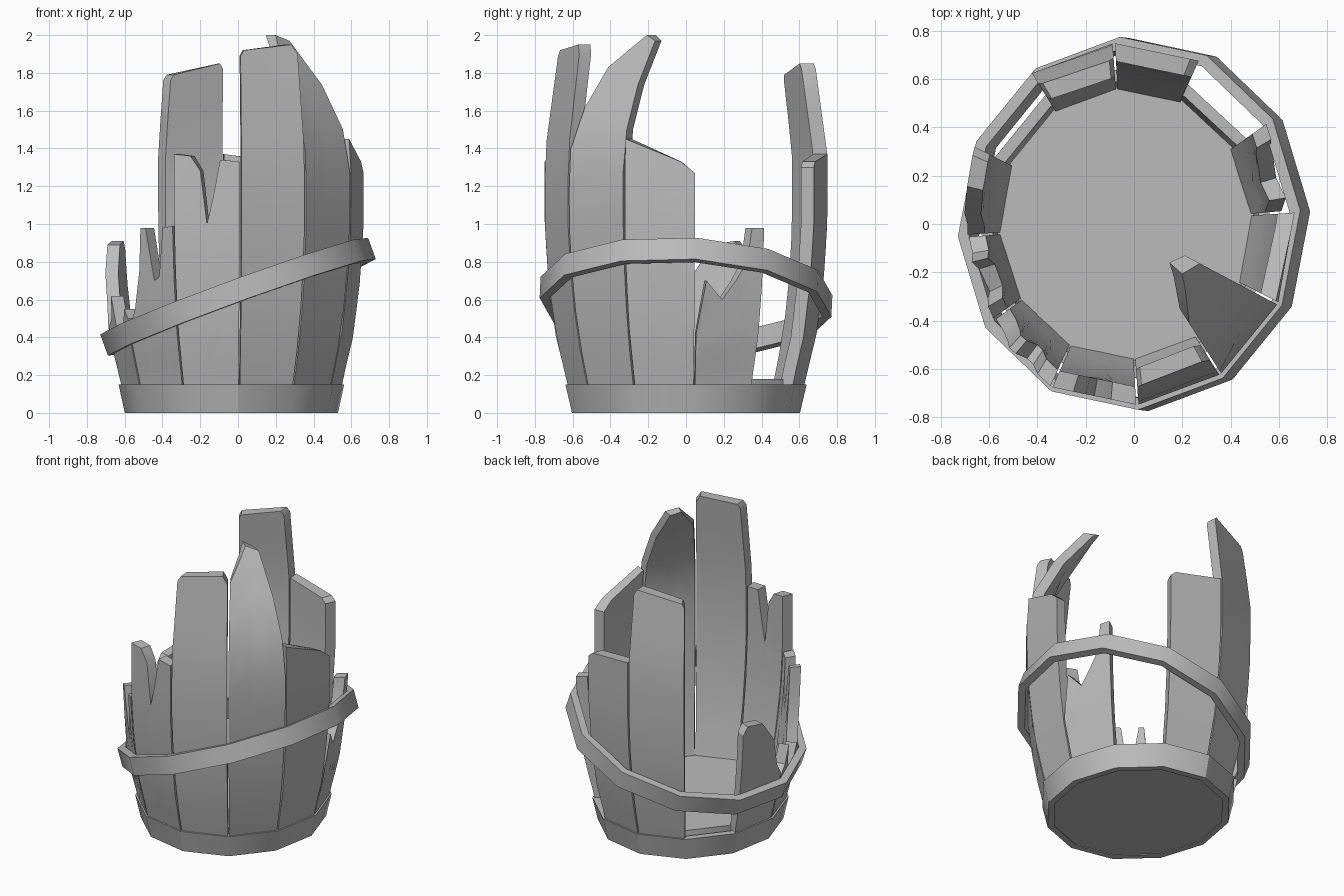
import bpy, bmesh, math
from mathutils import Matrix, Vector

if "Cube" in bpy.data.objects:
    bpy.data.objects.remove(bpy.data.objects["Cube"])

grey = bpy.data.materials.new("weathered_grey")
grey.use_nodes = True
grey.diffuse_color = (0.5, 0.5, 0.5, 1)
grey.node_tree.nodes["Principled BSDF"].inputs["Base Color"].default_value = (0.5, 0.5, 0.5, 1)

SIDES, START = 12, 4
CENTRE_X, SQUASH = -0.035, 0.935
FOOT, THICK, ROWS = 0.1, 0.075, 8
# Barrel bulge: height, outer radius
BULGE = [(0, 0.6), (0.15, 0.625), (0.4, 0.69), (0.7, 0.73), (1, 0.75), (1.37, 0.75), (1.85, 0.685), (2.1, 0.65)]


def radius(z):
    for (z0, r0), (z1, r1) in zip(BULGE, BULGE[1:]):
        if z <= z1:
            return r0 + (r1 - r0) * (z - z0) / (z1 - z0)
    return BULGE[-1][1]


def spot(angle, r, z):
    a = math.radians(angle)
    return Vector((CENTRE_X + SQUASH * r * math.cos(a), r * math.sin(a), z))


def finish(bm, name):
    bmesh.ops.recalc_face_normals(bm, faces=bm.faces)
    mesh = bpy.data.meshes.new(name)
    bm.to_mesh(mesh)
    bm.free()
    obj = bpy.data.objects.new(name, mesh)
    bpy.context.collection.objects.link(obj)
    mesh.materials.append(grey)
    bpy.ops.object.select_all(action="DESELECT")
    obj.select_set(True)
    bpy.context.view_layer.objects.active = obj
    bpy.ops.object.shade_smooth_by_angle(angle=math.radians(31))
    return obj


def plank(name, angle, top, lean=0.0):
    """Stave between two corners of the barrel; top lists (across, height)."""
    bm = bmesh.new()

    def sheet(depth):
        cols = []
        for u, height in top:
            col = []
            for i in range(ROWS + 1):
                z = FOOT + (height - FOOT) * i / ROWS
                r = radius(z) - depth - lean * max(0, z - 1.3) ** 2
                a, b = spot(angle + 0.4, r, z), spot(angle + 29.6, r, z)
                col.append(bm.verts.new(a.lerp(b, u)))
            cols.append(col)
        for p, q in zip(cols, cols[1:]):
            for i in range(ROWS):
                bm.faces.new((p[i], q[i], q[i + 1], p[i + 1]))
        return cols

    outer, inner = sheet(0), sheet(THICK)

    def rim(cols):
        return [c[0] for c in cols] + cols[-1][1:] + [c[-1] for c in cols[-2::-1]] + cols[0][-2:0:-1]

    a, b = rim(outer), rim(inner)
    for i in range(len(a)):
        j = (i + 1) % len(a)
        bm.faces.new((a[i], a[j], b[j], b[i]))
    return finish(bm, name)


def lathe(name, profile, closed, start, squash_to_barrel=True):
    """Twelve-sided ring (closed profile) or solid (capped ends)."""
    bm = bmesh.new()
    rings = []
    for r, z in profile:
        ring = []
        for k in range(SIDES):
            p = spot(start + k * 360 / SIDES, r, z)
            if not squash_to_barrel:
                p.x = (p.x - CENTRE_X) / SQUASH
            ring.append(bm.verts.new(p))
        rings.append(ring)
    pairs = list(zip(rings, rings[1:] + rings[:1]))
    for a, b in pairs if closed else pairs[:-1]:
        for k in range(SIDES):
            m = (k + 1) % SIDES
            bm.faces.new((a[k], a[m], b[m], b[k]))
    if not closed:
        bm.faces.new(rings[0])
        bm.faces.new(rings[-1])
    return finish(bm, name)


# Staves, counterclockwise from the front; two are missing
plank("front_tall_stave", -86, [(0, 1.89), (0.06, 1.92), (0.9, 1.95), (1, 1.9)])
plank("leaning_stave", -56, [(0, 1.83), (0.35, 1.95), (0.55, 2.0), (1, 1.97)], 0.67)
plank("side_stave", -26, [(0, 1.45), (0.8, 1.33), (1, 1.27)])
plank("split_side_stave", 4, [(0, 0.42), (0.15, 0.7), (0.4, 0.6), (0.6, 0.7), (0.76, 0.8), (0.82, 0.98), (1, 0.98)])
plank("back_short_stave", 64, [(0, 1.3), (0.1, 1.33), (1, 1.37)])
plank("back_tall_stave", 94, [(0, 1.82), (0.06, 1.85), (0.95, 1.79), (1, 1.76)])
plank("low_side_stave", 154, [(0, 0.86), (0.1, 0.91), (0.45, 0.89), (0.75, 0.74), (0.88, 0.55), (1, 0.48)])
plank("splintered_stave", 184, [(0, 0.45), (0.2, 0.5), (0.3, 0.62), (0.4, 0.45), (0.7, 0.42), (0.85, 0.55), (1, 0.5)])
plank("jagged_stave", 214, [(0, 0.45), (0.15, 0.55), (0.3, 0.75), (0.36, 0.98), (0.46, 0.98), (0.6, 0.7),
                            (0.7, 0.72), (0.8, 0.98), (1, 0.99)])
plank("cracked_stave", 244, [(0, 1.37), (0.25, 1.36), (0.4, 1.28), (0.5, 1.0), (0.6, 1.15), (0.7, 1.34), (1, 1.33)])

# Bottom hoop and floor
lathe("bottom_hoop", [(0.605, 0), (0.64, 0.15), (0.59, 0.15), (0.56, 0)], True, START)
lathe("barrel_floor", [(0.57, 0.005), (0.57, 0.18)], False, START)

# Loose hoop, slipped down on one side
hoop = lathe("loose_hoop", [(0.775, -0.06), (0.775, 0.06), (0.725, 0.06), (0.725, -0.06)], True, START, False)
hoop.data.transform(Matrix.Translation((0, 0, 0.615)) @ Matrix.Rotation(math.radians(-20), 4, "Y")
                    @ Matrix.Rotation(math.radians(-2.5), 4, "X") @ Matrix.Diagonal((0.975, 1, 1, 1)))
